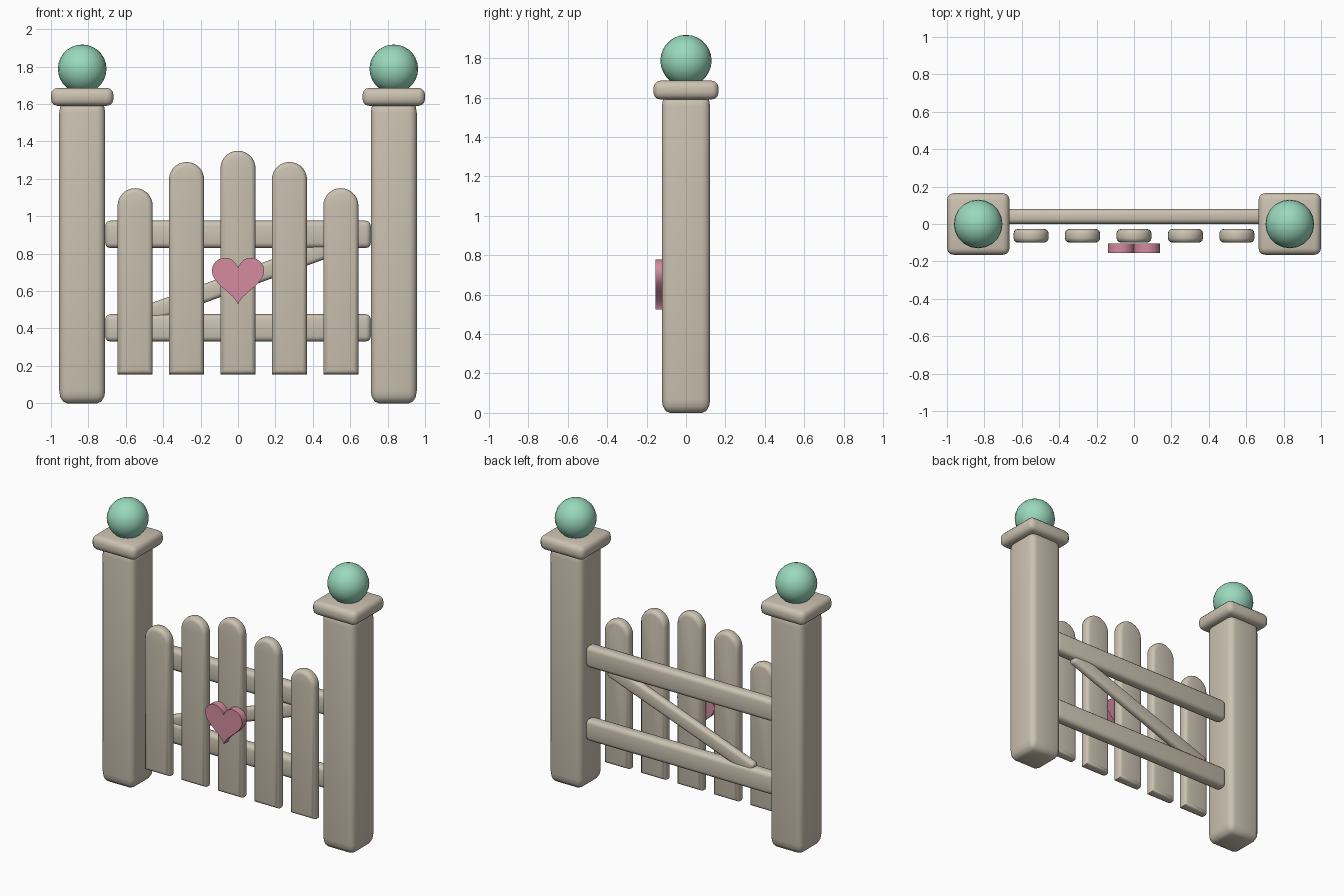
import bpy, bmesh, math
from mathutils import Matrix, Vector

if "Cube" in bpy.data.objects:
    bpy.data.objects.remove(bpy.data.objects["Cube"])


def material(name, rgb):
    m = bpy.data.materials.new(name)
    m.diffuse_color = (*rgb, 1)
    m.use_nodes = True
    m.node_tree.nodes["Principled BSDF"].inputs["Base Color"].default_value = m.diffuse_color
    return m


WOOD = material("weathered cream wood", (0.60, 0.54, 0.44))
GREEN = material("mint green", (0.32, 0.69, 0.51))
PINK = material("rose pink", (0.66, 0.26, 0.35))


def finish(bm, name, mat, angle=35):
    bmesh.ops.recalc_face_normals(bm, faces=bm.faces)
    mesh = bpy.data.meshes.new(name)
    bm.to_mesh(mesh)
    bm.free()
    mesh.materials.append(mat)
    ob = bpy.data.objects.new(name, mesh)
    bpy.context.collection.objects.link(ob)
    bpy.ops.object.select_all(action='DESELECT')
    ob.select_set(True)
    bpy.context.view_layer.objects.active = ob
    bpy.ops.object.shade_smooth_by_angle(angle=math.radians(angle))
    return ob


def rounded_box(name, centre, size, bevel, stretch_z=1.0, turn=0.0):
    """Box with rounded edges; stretch_z lengthens the rounding vertically."""
    bm = bmesh.new()
    bmesh.ops.create_cube(bm, size=1)
    bmesh.ops.scale(bm, vec=(size[0], size[1], size[2] / stretch_z), verts=bm.verts)
    bmesh.ops.bevel(bm, geom=bm.edges[:], offset=bevel, segments=3,
                    profile=0.5, affect='EDGES', clamp_overlap=True)
    bmesh.ops.scale(bm, vec=(1, 1, stretch_z), verts=bm.verts)
    bm.transform(Matrix.Translation(centre) @ Matrix.Rotation(turn, 4, 'Y'))
    return finish(bm, name, WOOD)


def plate(name, outline, y_front, y_back, mat, bevel=0.0):
    """Extrude an x-z outline along y, optionally rounding front and back rims."""
    bm = bmesh.new()
    face = bm.faces.new([bm.verts.new((x, y_front, z)) for x, z in outline])
    out = bmesh.ops.extrude_face_region(bm, geom=[face])
    moved = [v for v in out["geom"] if isinstance(v, bmesh.types.BMVert)]
    bmesh.ops.translate(bm, verts=moved, vec=(0, y_back - y_front, 0))
    if bevel:
        rims = [e for e in bm.edges
                if abs(e.verts[0].co.y - e.verts[1].co.y) < 1e-5]
        bmesh.ops.bevel(bm, geom=rims, offset=bevel, segments=3,
                        profile=0.5, affect='EDGES', clamp_overlap=True)
    return finish(bm, name, mat)


# Posts with caps and ball finials
for side, label in ((-1, "left"), (1, "right")):
    x = side * 0.833
    rounded_box(label + "_post", (x, 0, 0.81), (0.246, 0.246, 1.62), 0.042, 1.6)
    rounded_box(label + "_post_cap", (x, 0, 1.638), (0.334, 0.33, 0.096), 0.036)
    bm = bmesh.new()
    bmesh.ops.create_uvsphere(bm, u_segments=20, v_segments=14, radius=0.13)
    bm.transform(Matrix.Translation((x, 0, 1.788)))
    finish(bm, label + "_ball", GREEN, 60)

# Horizontal rails
for label, z in (("lower", 0.403), ("upper", 0.903)):
    rounded_box(label + "_rail", (0, 0.04, z), (1.42, 0.08, 0.146), 0.028)

# Diagonal brace between the rails
rounded_box("diagonal_brace", (0, 0.04, 0.653), (1.16, 0.056, 0.096), 0.022,
            turn=-math.radians(20))

# Round-topped pickets
W = 0.094
for i, top in enumerate((1.15, 1.29, 1.35, 1.29, 1.15)):
    x = (i - 2) * 0.275
    arch = [(x + W * math.cos(a), top - W + W * math.sin(a))
            for a in (math.pi * k / 14 for k in range(15))]
    plate("picket_%d" % (i + 1), [(x + W, 0.155)] + arch + [(x - W, 0.155)],
          -0.1, -0.026, WOOD, 0.026)

# Heart ornament
heart = []
for k in range(40):
    t = 2 * math.pi * k / 40
    hx = 16 * math.sin(t) ** 3
    hz = 13 * math.cos(t) - 5 * math.cos(2 * t) - 2 * math.cos(3 * t) - math.cos(4 * t)
    heart.append((hx * 0.00875, 0.674 + hz * 0.00875))
plate("heart", heart, -0.155, -0.104, PINK)
